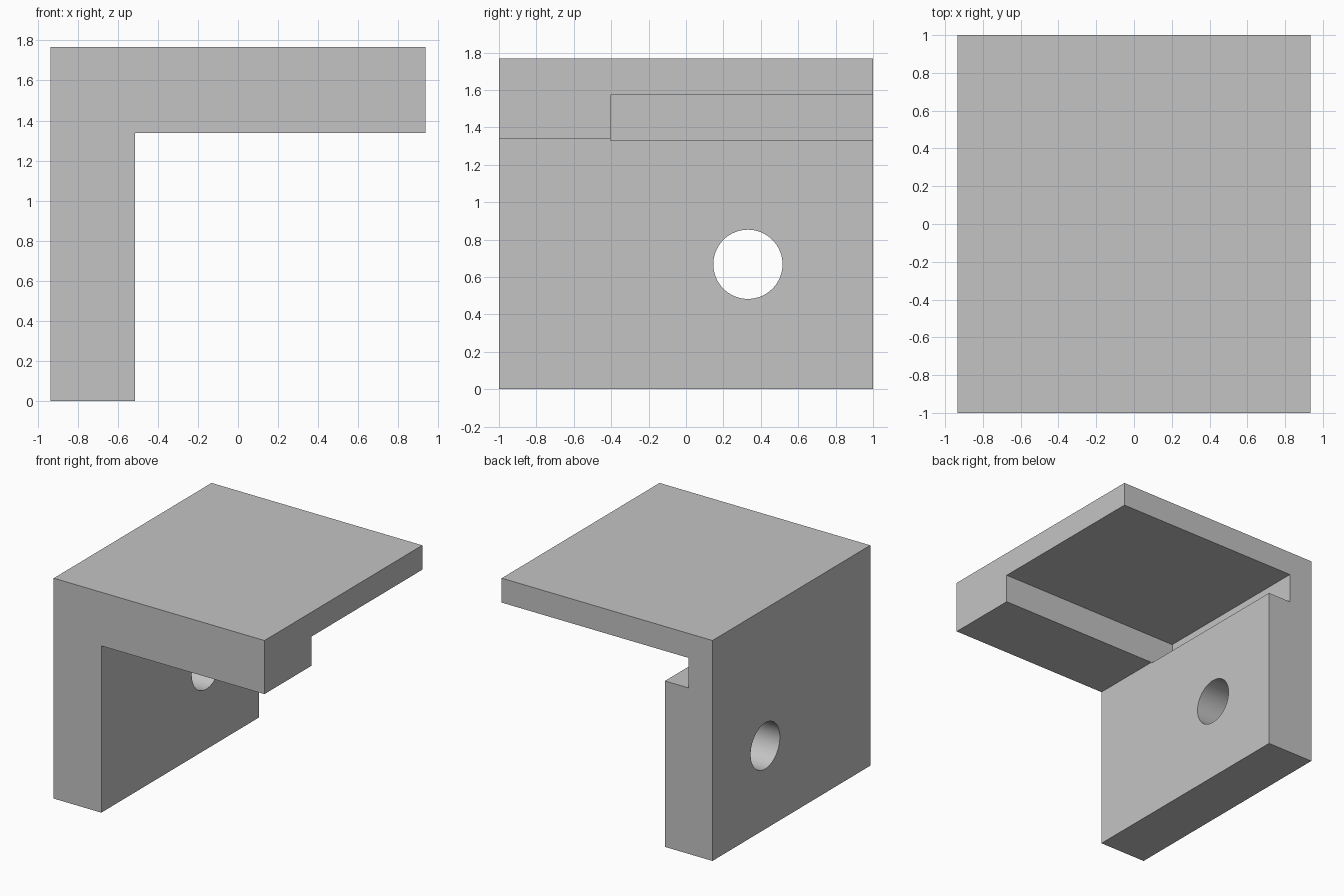
import bpy, bmesh, math
from mathutils import Matrix

if "Cube" in bpy.data.objects:
    bpy.data.objects.remove(bpy.data.objects["Cube"])

grey = bpy.data.materials.new("light_grey")
grey.diffuse_color = (0.55, 0.55, 0.55, 1)
grey.use_nodes = True
grey.node_tree.nodes["Principled BSDF"].inputs["Base Color"].default_value = grey.diffuse_color


def make_object(name, bm):
    bmesh.ops.recalc_face_normals(bm, faces=bm.faces)
    mesh = bpy.data.meshes.new(name)
    bm.to_mesh(mesh)
    bm.free()
    mesh.materials.append(grey)
    obj = bpy.data.objects.new(name, mesh)
    bpy.context.collection.objects.link(obj)
    return obj


def cut(target, cutter):
    mod = target.modifiers.new(cutter.name, 'BOOLEAN')
    mod.operation = 'DIFFERENCE'
    mod.solver = 'EXACT'
    mod.object = cutter
    bpy.context.view_layer.objects.active = target
    bpy.ops.object.modifier_apply(modifier=mod.name)
    bpy.data.objects.remove(cutter)


# Angle bracket: L profile extruded from front to back
profile = [(-0.935, 0), (-0.513, 0), (-0.513, 1.338), (0.935, 1.338),
           (0.935, 1.768), (-0.935, 1.768)]
bm = bmesh.new()
face = bm.faces.new([bm.verts.new((x, -1, z)) for x, z in profile])
ext = bmesh.ops.extrude_face_region(bm, geom=[face])
bmesh.ops.translate(bm, vec=(0, 2, 0),
                    verts=[v for v in ext["geom"] if isinstance(v, bmesh.types.BMVert)])
bracket = make_object("angle_bracket", bm)

# Recess under the top plate, undercutting the wall and open at the back
x0, x1, y0, y1, z0, z1 = -0.722, 1.1, -0.404, 1.1, 1.331, 1.572
bm = bmesh.new()
bmesh.ops.create_cube(bm, size=1, matrix=Matrix.Translation(
    ((x0 + x1) / 2, (y0 + y1) / 2, (z0 + z1) / 2))
    @ Matrix.Diagonal((x1 - x0, y1 - y0, z1 - z0, 1)))
cut(bracket, make_object("recess_cutter", bm))

# Round hole through the wall
bm = bmesh.new()
bmesh.ops.create_cone(bm, cap_ends=True, segments=64, radius1=0.185, radius2=0.185,
                      depth=0.8, matrix=Matrix.Translation((-0.72, 0.331, 0.668))
                      @ Matrix.Rotation(math.pi / 2, 4, 'Y'))
cut(bracket, make_object("hole_cutter", bm))

# Smooth hole, sharp plate edges
bpy.ops.object.select_all(action='DESELECT')
bracket.select_set(True)
bpy.context.view_layer.objects.active = bracket
bpy.ops.object.shade_smooth_by_angle(angle=math.radians(30))
